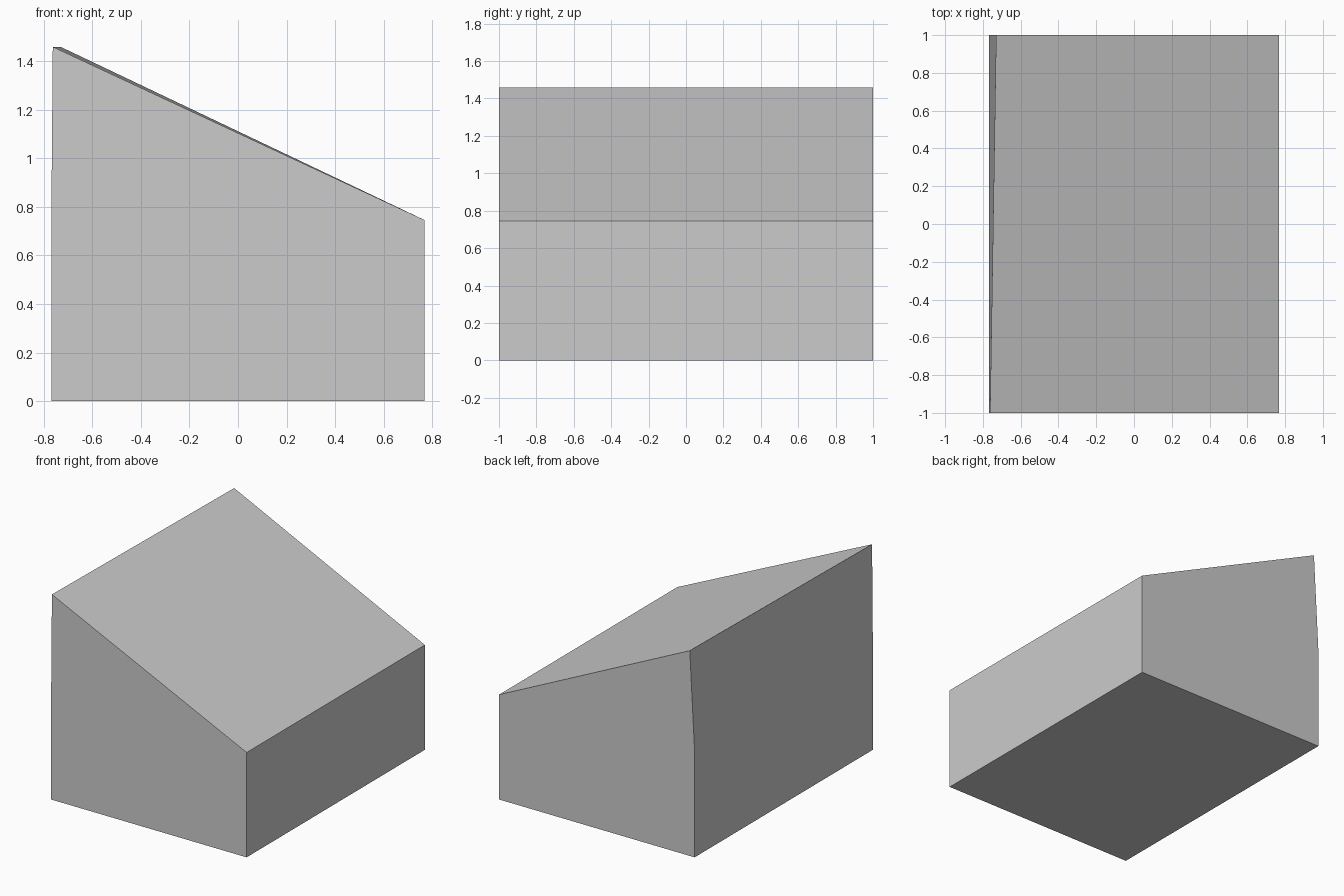
import bpy, bmesh

if "Cube" in bpy.data.objects:
    bpy.data.objects.remove(bpy.data.objects["Cube"])

HALF_W, HALF_D = 0.768, 1.0
LOW, HIGH = 0.745, 1.458      # height of the right edge and of the left edge
LEAN_FRONT, LEAN_BACK = -0.762, -0.73   # x of the high edge at front and back


def section(y, high_x):
    """Cross-section: box below, sloped wedge above."""
    return [(-HALF_W, y, 0), (HALF_W, y, 0), (HALF_W, y, LOW),
            (high_x, y, HIGH), (-HALF_W, y, LOW)]


# Sloped block: two end sections bridged together
bm = bmesh.new()
front = [bm.verts.new(p) for p in section(-HALF_D, LEAN_FRONT)]
back = [bm.verts.new(p) for p in section(HALF_D, LEAN_BACK)]
bm.faces.new(front)
bm.faces.new(back[::-1])
n = len(front)
for i in range(n):
    j = (i + 1) % n
    bm.faces.new((front[j], front[i], back[i], back[j]))
bmesh.ops.recalc_face_normals(bm, faces=bm.faces)

mesh = bpy.data.meshes.new("sloped_block")
bm.to_mesh(mesh)
bm.free()
bpy.context.collection.objects.link(bpy.data.objects.new("sloped_block", mesh))
